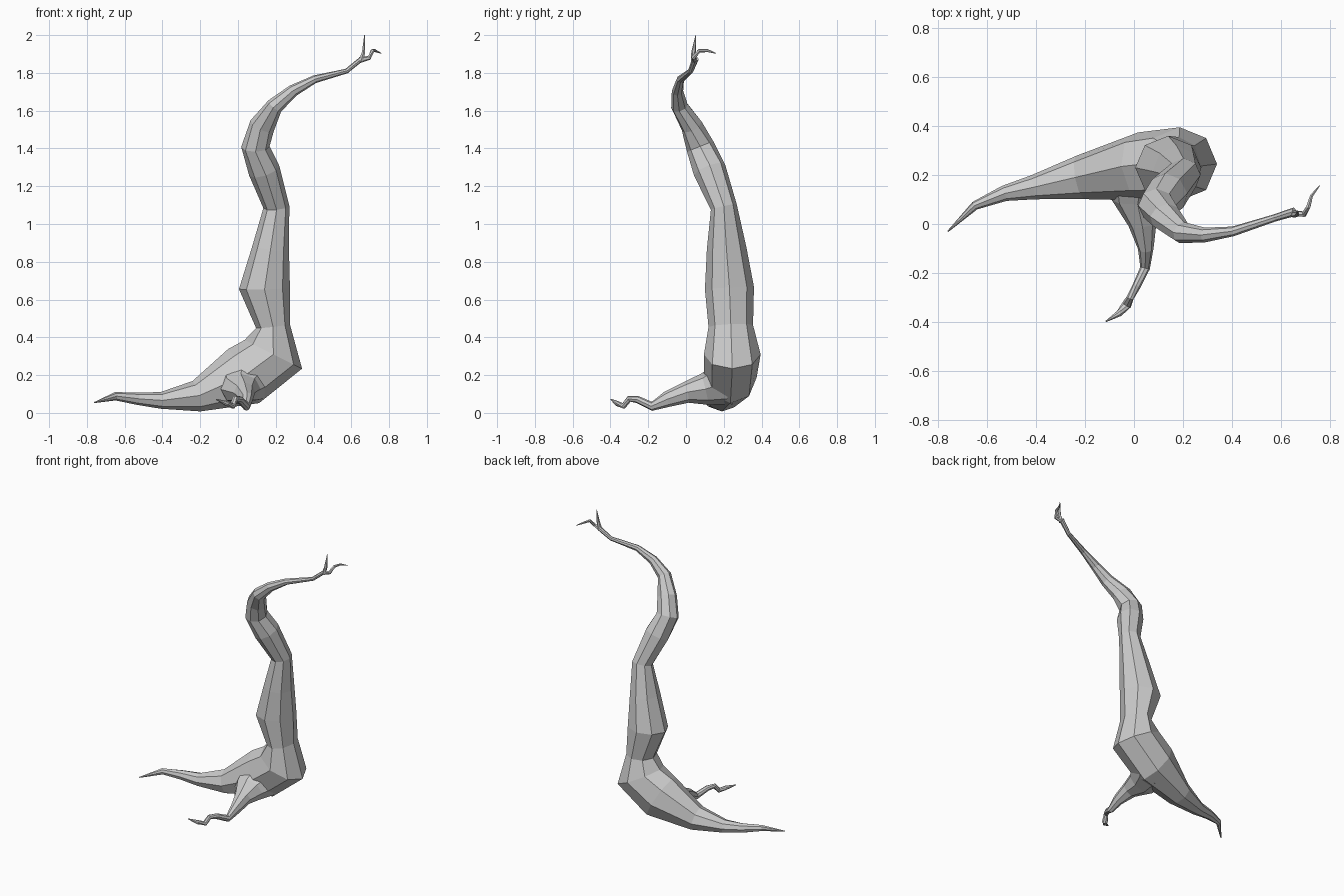
import bpy, bmesh, math
from mathutils import Vector


def limb(name, rings, sides, ref):
    """Loft flat-shaded rings (x, y, z, radius along ref, other radius) along a path."""
    pts = [Vector(r[:3]) for r in rings]
    bm = bmesh.new()
    loops = []
    for i, r in enumerate(rings):
        t = Vector()
        if i > 0:
            t += (pts[i] - pts[i - 1]).normalized()
        if i < len(pts) - 1:
            t += (pts[i + 1] - pts[i]).normalized()
        t.normalize()
        u = Vector(ref)
        u = (u - t * u.dot(t)).normalized()
        v = t.cross(u)
        loop = []
        for k in range(sides):
            a = 2 * math.pi * k / sides
            loop.append(bm.verts.new(pts[i] + u * r[3] * math.cos(a) + v * r[4] * math.sin(a)))
        loops.append(loop)
    for a, b in zip(loops, loops[1:]):
        for k in range(sides):
            j = (k + 1) % sides
            bm.faces.new((a[k], a[j], b[j], b[k]))
    bm.faces.new(loops[0][::-1])
    bm.faces.new(loops[-1])
    bmesh.ops.recalc_face_normals(bm, faces=bm.faces)
    me = bpy.data.meshes.new(name)
    bm.to_mesh(me)
    bm.free()
    ob = bpy.data.objects.new(name, me)
    bpy.context.collection.objects.link(ob)
    return ob


# Long root sweeping into the trunk and up to the bare branch
limb("trunk_and_long_root", [
    (-0.76, -0.03, 0.055, .003, .003),
    (-0.65, 0.075, 0.088, .018, .022),
    (-0.53, 0.125, 0.075, .032, .033),
    (-0.41, 0.15, 0.066, .05, .044),
    (-0.22, 0.19, 0.088, .09, .083),
    (0.03, 0.235, 0.195, .14, .165),
    (0.187, 0.245, 0.31, .15, .17),
    (0.185, 0.237, 0.46, .118, .09),
    (0.14, 0.23, 0.66, .13, .135),
    (0.173, 0.215, 0.87, .105, .098),
    (0.203, 0.2, 1.09, .07, .069),
    (0.138, 0.125, 1.285, .088, .084),
    (0.092, 0.075, 1.41, .075, .075),
    (0.128, 0.03, 1.52, .058, .068),
    (0.195, -0.035, 1.625, .045, .045),
    (0.29, -0.045, 1.705, .03, .032),
    (0.405, -0.03, 1.766, .02, .021),
    (0.575, 0.025, 1.81, .015, .013),
    (0.655, 0.05, 1.875, .018, .013),
], 8, (0, 1, 0))

# Short crooked root at the front
limb("front_root", [
    (0.03, 0.21, 0.16, .15, .12),
    (0.015, 0.1, 0.125, .105, .085),
    (0.035, 0.0, 0.108, .058, .056),
    (0.048, -0.1, 0.072, .032, .042),
    (0.045, -0.18, 0.035, .02, .024),
    (0.01, -0.255, 0.07, .017, .019),
    (-0.015, -0.3, 0.075, .015, .017),
    (-0.03, -0.33, 0.037, .02, .016),
    (-0.06, -0.365, 0.05, .014, .014),
    (-0.115, -0.398, 0.072, .003, .003),
], 8, (1, 0, 0))

# Twigs at the branch end
limb("upright_twig", [
    (0.65, 0.04, 1.86, .014, .014),
    (0.665, 0.04, 1.91, .012, .01),
    (0.67, 0.052, 2.0, .002, .002),
], 6, (0, 1, 0))
limb("crooked_twig", [
    (0.645, 0.045, 1.868, .016, .014),
    (0.695, 0.04, 1.88, .012, .012),
    (0.712, 0.07, 1.917, .01, .01),
    (0.725, 0.115, 1.918, .008, .007),
    (0.758, 0.157, 1.904, .002, .002),
], 6, (0, 0, 1))
